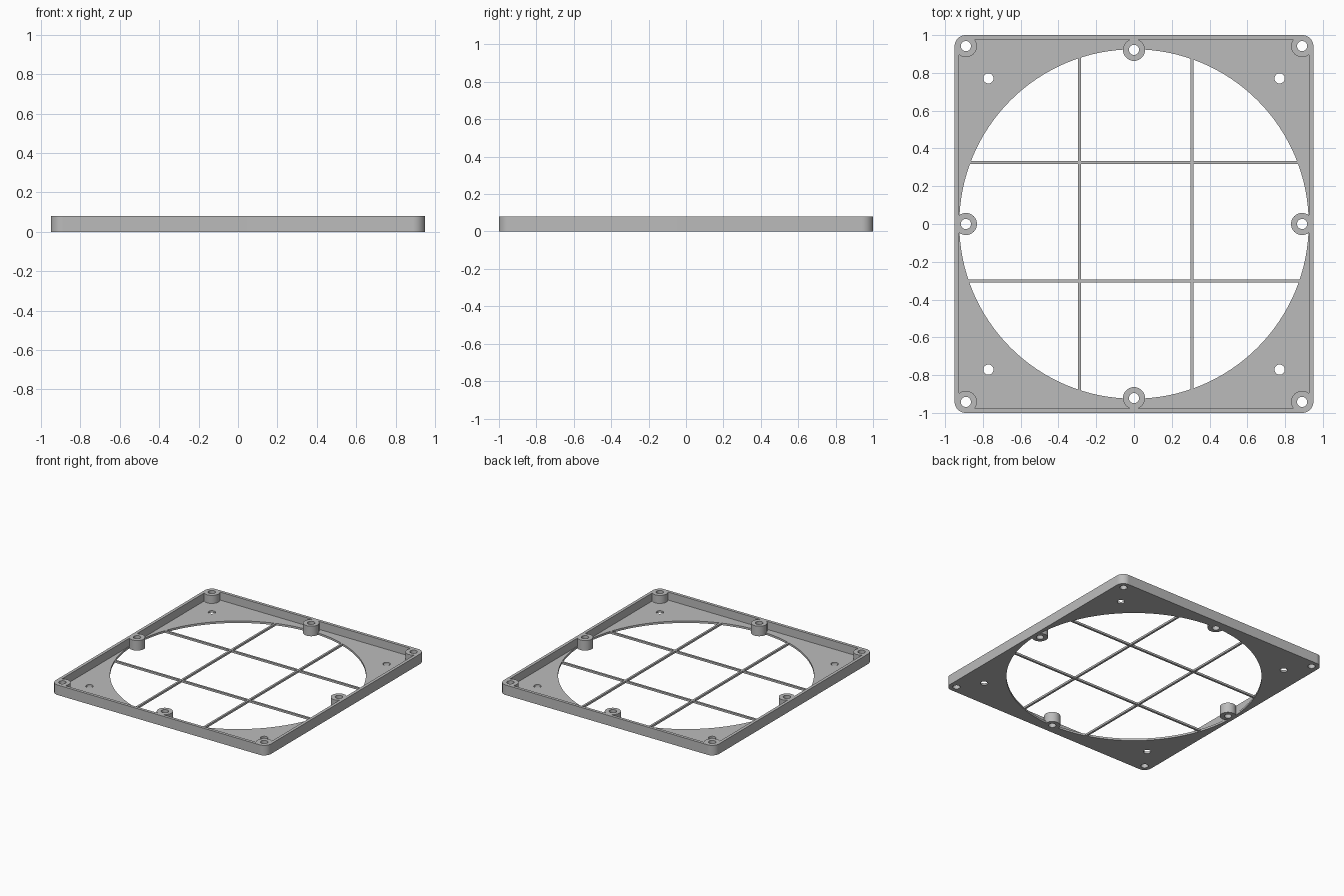
import bpy, bmesh, math

if "Cube" in bpy.data.objects:
    bpy.data.objects.remove(bpy.data.objects["Cube"], do_unlink=True)

HX, HY, HEIGHT = 0.95, 1.0, 0.08
FLOOR, WALL, OPENING, BAR = 0.016, 0.024, 0.925, 0.016

grey = bpy.data.materials.new("matte grey")
grey.use_nodes = True
COLOUR = (0.5, 0.5, 0.5, 1)
grey.diffuse_color = COLOUR
grey.node_tree.nodes["Principled BSDF"].inputs["Base Color"].default_value = COLOUR


def prism(name, outline, z0, z1):
    """Extrude a closed outline between two heights."""
    bm = bmesh.new()
    face = bm.faces.new([bm.verts.new((x, y, z0)) for x, y in outline])
    top = bmesh.ops.extrude_face_region(bm, geom=[face])["geom"]
    verts = [v for v in top if isinstance(v, bmesh.types.BMVert)]
    bmesh.ops.translate(bm, verts=verts, vec=(0, 0, z1 - z0))
    bmesh.ops.recalc_face_normals(bm, faces=bm.faces)
    mesh = bpy.data.meshes.new(name)
    bm.to_mesh(mesh)
    bm.free()
    mesh.materials.append(grey)
    obj = bpy.data.objects.new(name, mesh)
    bpy.context.collection.objects.link(obj)
    return obj


def circle(cx, cy, r, n):
    return [(cx + r * math.cos(math.tau * i / n), cy + r * math.sin(math.tau * i / n))
            for i in range(n)]


def rounded_rect(hx, hy, r, steps=10):
    pts = []
    for q, (sx, sy) in enumerate([(1, 1), (-1, 1), (-1, -1), (1, -1)]):
        for i in range(steps + 1):
            a = math.pi / 2 * (q + i / steps)
            pts.append((sx * (hx - r) + r * math.cos(a), sy * (hy - r) + r * math.sin(a)))
    return pts


def combine(target, other, operation):
    """Apply a boolean and drop the helper."""
    mod = target.modifiers.new("combine", "BOOLEAN")
    mod.operation, mod.solver, mod.object = operation, "EXACT", other
    bpy.context.view_layer.objects.active = target
    bpy.ops.object.modifier_apply(modifier=mod.name)
    bpy.data.objects.remove(other, do_unlink=True)


# Tray with a raised rim and a large round opening
frame = prism("fan_cover_frame", rounded_rect(HX, HY, 0.06), 0, HEIGHT)
pocket = rounded_rect(HX - WALL, HY - WALL, 0.036)
combine(frame, prism("pocket", pocket, FLOOR, 0.2), "DIFFERENCE")
combine(frame, prism("opening", circle(0, 0, OPENING, 128), -0.1, 0.05), "DIFFERENCE")

# Screw bosses at the corners and the middle of each side
bosses = [(sx * 0.89, sy * 0.942) for sx in (-1, 1) for sy in (-1, 1)]
bosses += [(0, 0.922), (0, -0.922), (0.89, 0), (-0.89, 0)]
for x, y in bosses:
    combine(frame, prism("boss", circle(x, y, 0.0585, 40), 0, HEIGHT), "UNION")

# Guard bars crossing the opening
for offset in (-0.288, 0.307):
    half = math.sqrt(OPENING ** 2 - offset ** 2) + 0.012
    bar = [(offset - BAR / 2, -half), (offset + BAR / 2, -half),
           (offset + BAR / 2, half), (offset - BAR / 2, half)]
    combine(frame, prism("bar", bar, 0, FLOOR), "UNION")
    shift = 0.325 - 0.307 if offset > 0 else 0.288 - 0.301
    cross = [(y, x + shift) for x, y in bar]
    combine(frame, prism("cross_bar", cross, 0, FLOOR), "UNION")

# Screw holes through the bosses and the corner plates
holes = bosses + [(sx * 0.771, sy * 0.771) for sx in (-1, 1) for sy in (-1, 1)]
for x, y in holes:
    combine(frame, prism("hole", circle(x, y, 0.027, 32), -0.1, 0.2), "DIFFERENCE")

bpy.ops.object.select_all(action="DESELECT")
frame.select_set(True)
bpy.context.view_layer.objects.active = frame
bpy.ops.object.shade_smooth_by_angle(angle=math.radians(30))
